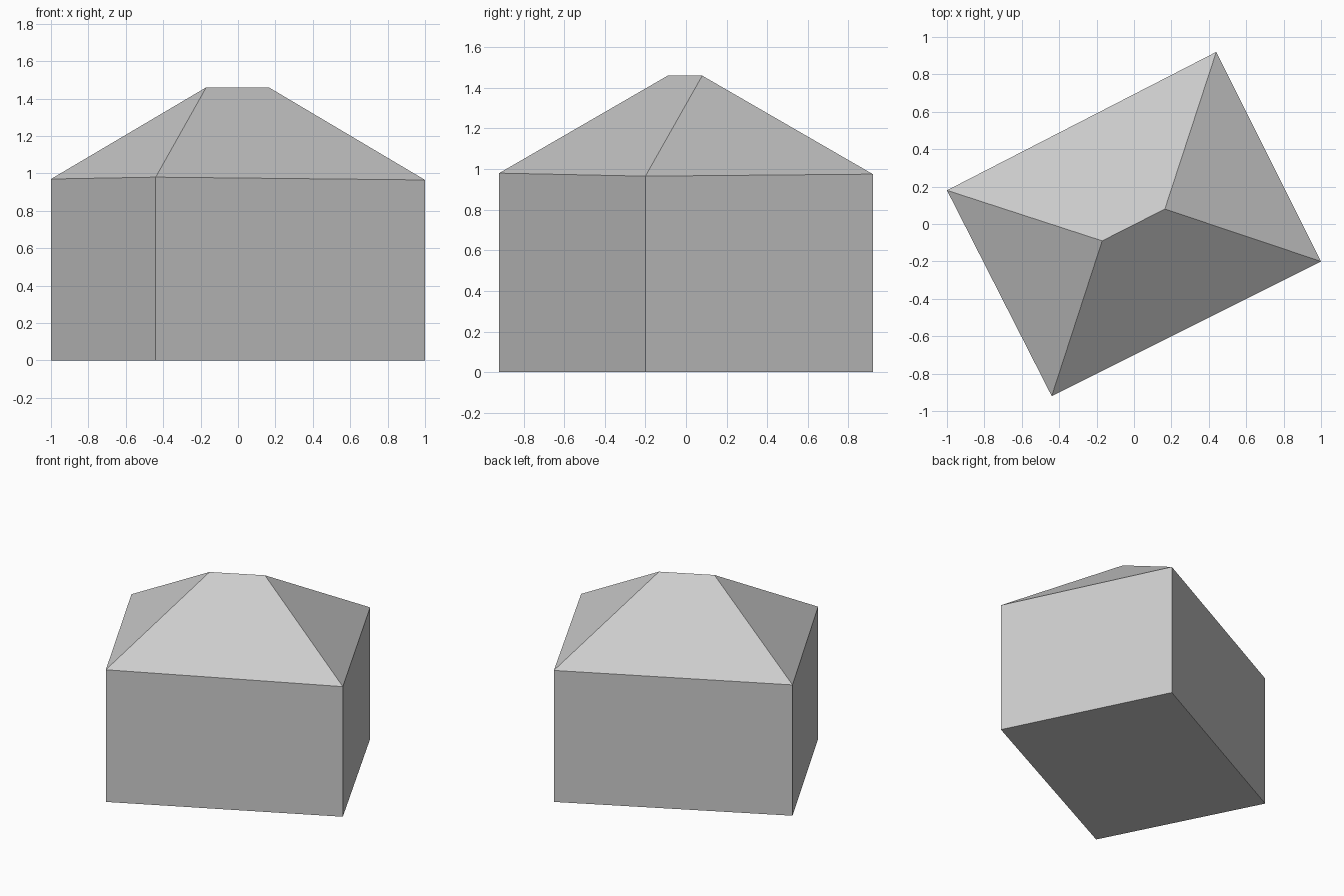
import bpy
import bmesh

cube = bpy.data.objects.get("Cube")
if cube:
    bpy.data.objects.remove(cube, do_unlink=True)

grey = bpy.data.materials.new("plain_grey")
grey.use_nodes = True
grey.diffuse_color = (0.6, 0.6, 0.6, 1)
bsdf = next(n for n in grey.node_tree.nodes if n.type == "BSDF_PRINCIPLED")
bsdf.inputs["Base Color"].default_value = grey.diffuse_color


def make_part(name, points, faces):
    """Build one flat-shaded object from a few corner points."""
    bm = bmesh.new()
    verts = [bm.verts.new(p) for p in points]
    for face in faces:
        bm.faces.new([verts[i] for i in face])
    bm.normal_update()
    mesh = bpy.data.meshes.new(name)
    bm.to_mesh(mesh)
    bm.free()
    mesh.materials.append(grey)
    obj = bpy.data.objects.new(name, mesh)
    bpy.context.collection.objects.link(obj)
    return obj


# Turned rectangular plan, anticlockwise, with slightly uneven eaves
eaves = [(-1, 0.18, 0.97), (-0.44, -0.92, 0.98),
         (1, -0.2, 0.965), (0.44, 0.92, 0.975)]
ground = [(x, y, 0) for x, y, z in eaves]
ridge = [(-0.17, -0.09, 1.46), (0.165, 0.08, 1.46)]

# Four walls and the floor
wall_faces = [(i, (i + 1) % 4, (i + 1) % 4 + 4, i + 4) for i in range(4)]
make_part("walls", ground + eaves, wall_faces + [(3, 2, 1, 0)])

# Hipped roof: two triangular ends and two long slopes
make_part("hipped_roof", eaves + ridge,
          [(0, 1, 4), (1, 2, 5, 4), (2, 3, 5), (3, 0, 4, 5)])
